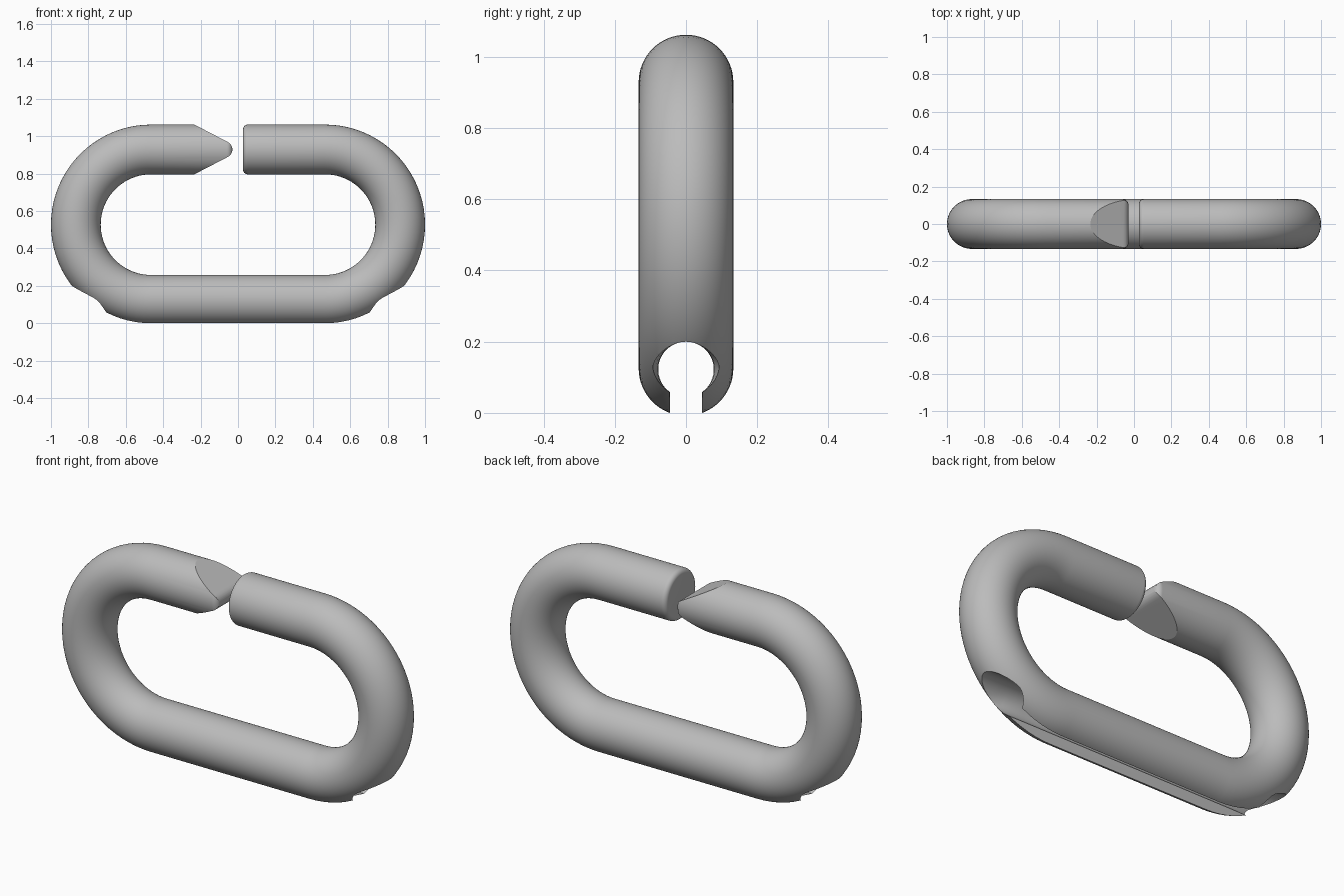
import bpy, bmesh, math
from math import sin, cos, pi, radians

default = bpy.data.objects.get("Cube")
if default:
    bpy.data.objects.remove(default, do_unlink=True)

TUBE, BEND, HALF = 0.133, 0.402, 0.465   # tube radius, bend radius, half straight
MID = 0.527                              # height of the bend centres
TOP = MID + BEND
SIDES = 64


def loft(name, rings):
    """Skin a list of closed rings and cap both ends."""
    bm = bmesh.new()
    loops = [[bm.verts.new(p) for p in ring] for ring in rings]
    for a, b in zip(loops, loops[1:]):
        for i in range(len(a)):
            j = (i + 1) % len(a)
            bm.faces.new((a[i], a[j], b[j], b[i]))
    bm.faces.new(loops[0])
    bm.faces.new(loops[-1])
    bmesh.ops.recalc_face_normals(bm, faces=bm.faces[:])
    mesh = bpy.data.meshes.new(name)
    bm.to_mesh(mesh)
    bm.free()
    obj = bpy.data.objects.new(name, mesh)
    bpy.context.collection.objects.link(obj)
    return obj


def ring(x, z, angle, radius):
    """Circle around the path point, lying in the plane of angle and y."""
    pts = []
    for i in range(SIDES):
        t = 2 * pi * i / SIDES
        out = radius * cos(t)
        pts.append((x + out * cos(angle), radius * sin(t), z + out * sin(angle)))
    return pts


def rounded_end(x_end, side, fillet):
    """Rings from the end face to the full tube, going away from the gap."""
    out = []
    for i in range(9):
        t = pi / 2 * i / 8
        out.append(ring(x_end + side * fillet * (1 - cos(t)), TOP, pi / 2,
                        TUBE - fillet * (1 - sin(t))))
    return out


def bend(side, start, end):
    steps = 40
    return [ring(side * HALF + BEND * cos(a), MID + BEND * sin(a), a, TUBE)
            for a in (radians(start + (end - start) * i / steps) for i in range(steps + 1))]


# Open link: one tube from the pointed end round to the blunt end
rings = rounded_end(-0.03, -1, 0.03)
rings += bend(-1, 90, 270)
rings += bend(1, 270, 450)
rings += reversed(rounded_end(0.027, 1, 0.025))
link = loft("open_link", rings)

# Wedge cutter: leaves a pointed end with a rounded nose
slope = radians(62.5)
nose = [(-0.075 + 0.045 * cos(t), 0.045 * sin(t))
        for t in (slope * (1 - i / 6) for i in range(13))]
outline = [(0.012, 0.25), (-0.459, 0.25)] + nose + [(-0.459, -0.25), (0.012, -0.25)]
wedge = loft("wedge_cutter", [[(x, y, TOP + z) for x, z in outline] for y in (-0.3, 0.3)])


# Keyhole cutter: a bore along the bottom, open downwards, with flared mouths
def keyhole(x, flare):
    bore, slot, height = 0.078, 0.045, 0.122
    dip = math.acos(slot / bore)
    pts = [(x, slot, -0.2)]
    for i in range(41):
        t = -dip + (pi + 2 * dip) * i / 40
        pts.append((x, bore * cos(t) * (1 + flare * cos(t) ** 2), height + bore * sin(t)))
    return pts + [(x, -slot, -0.2)]


stations = [(0.6, 0), (0.66, 0.03), (0.71, 0.1), (0.76, 0.2), (1.2, 0.2)]
groove = loft("groove_cutter", [keyhole(-x, f) for x, f in reversed(stations)]
              + [keyhole(x, f) for x, f in stations])

# Cut the link and discard the cutters
bpy.context.view_layer.objects.active = link
link.select_set(True)
for cutter in (wedge, groove):
    cutter.hide_render = True
    mod = link.modifiers.new(cutter.name, 'BOOLEAN')
    mod.operation = 'DIFFERENCE'
    mod.solver = 'EXACT'
    mod.object = cutter
    bpy.ops.object.modifier_apply(modifier=mod.name)
    bpy.data.objects.remove(cutter, do_unlink=True)

# Plain grey finish
grey = bpy.data.materials.new("plain_grey")
grey.use_nodes = True
colour = (0.5, 0.5, 0.5, 1)
grey.diffuse_color = colour
grey.node_tree.nodes["Principled BSDF"].inputs["Base Color"].default_value = colour
link.data.materials.clear()
link.data.materials.append(grey)
bpy.ops.object.shade_smooth_by_angle(angle=radians(20))
